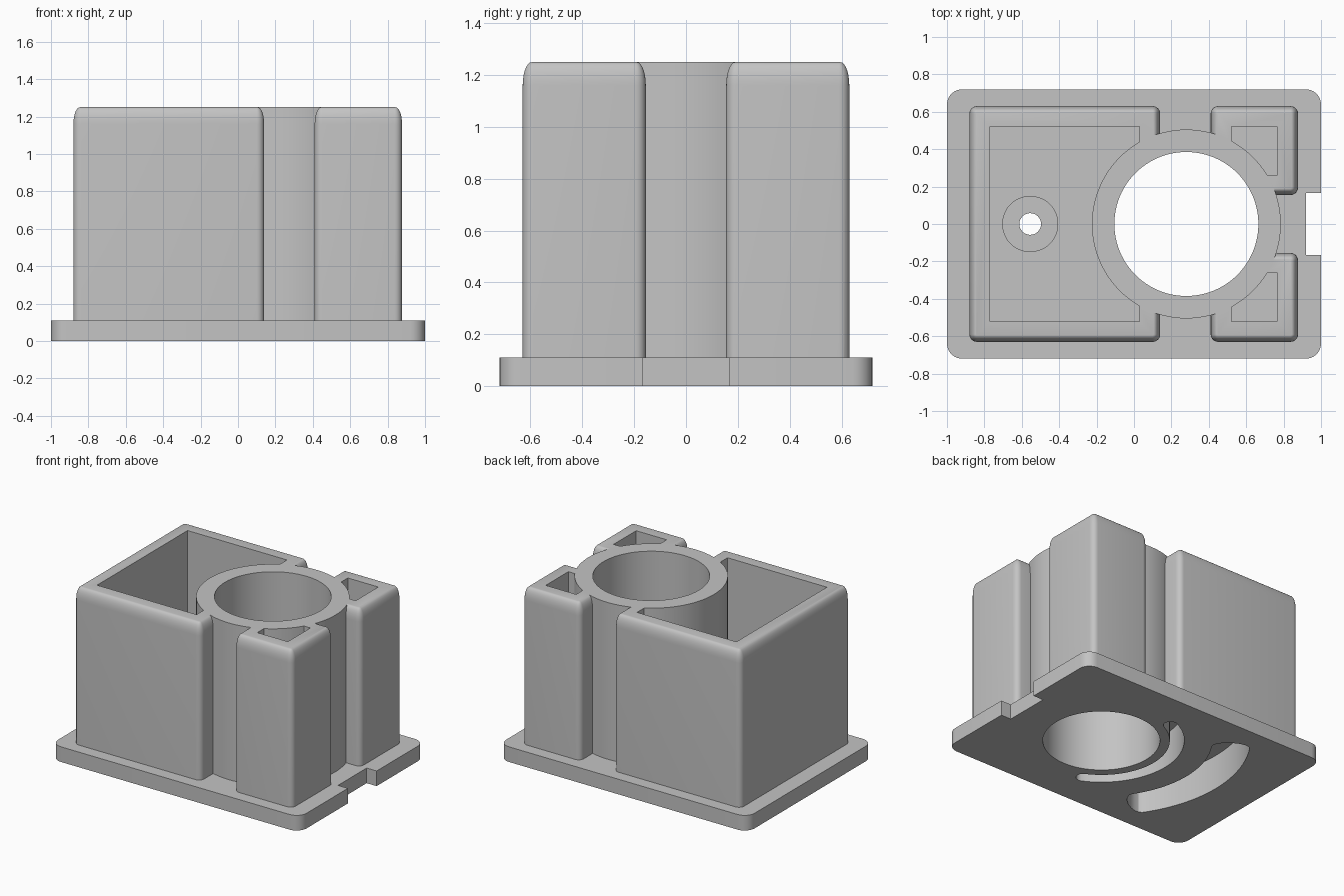
import bpy, bmesh, math
from math import cos, sin, pi, radians

if "Cube" in bpy.data.objects:
    bpy.data.objects.remove(bpy.data.objects["Cube"], do_unlink=True)

grey = bpy.data.materials.new("plain_grey")
grey.use_nodes = True
colour = (0.55, 0.55, 0.55, 1)
grey.diffuse_color = colour
grey.node_tree.nodes["Principled BSDF"].inputs["Base Color"].default_value = colour

TOP = 1.25
FLANGE = 0.11
FLOOR = 0.3          # pocket floor height
TUBE_X = 0.28
TUBE_R = 0.505


def loft(name, rings, heights):
    """Closed solid through equal-length outlines, one per height."""
    bm = bmesh.new()
    layers = [[bm.verts.new((x, y, z)) for x, y in ring]
              for ring, z in zip(rings, heights)]
    n = len(layers[0])
    for low, high in zip(layers, layers[1:]):
        for i in range(n):
            j = (i + 1) % n
            bm.faces.new((low[i], low[j], high[j], high[i]))
    bm.faces.new(layers[0][::-1])
    bm.faces.new(layers[-1])
    bmesh.ops.recalc_face_normals(bm, faces=bm.faces)
    mesh = bpy.data.meshes.new(name)
    bm.to_mesh(mesh)
    bm.free()
    mesh.materials.append(grey)
    obj = bpy.data.objects.new(name, mesh)
    bpy.context.collection.objects.link(obj)
    return obj


def prism(name, outline, z0, z1):
    return loft(name, [outline, outline], [z0, z1])


def arc(cx, cy, r, a0, a1, steps):
    return [(cx + r * cos(radians(a0 + (a1 - a0) * i / steps)),
             cy + r * sin(radians(a0 + (a1 - a0) * i / steps)))
            for i in range(steps + 1)]


def circle(cx, cy, r, steps=96):
    return arc(cx, cy, r, 0, 360, steps)[:-1]


def rounded_rect(x0, x1, y0, y1, r, steps=6):
    corners = [(x1 - r, y1 - r), (x0 + r, y1 - r), (x0 + r, y0 + r), (x1 - r, y0 + r)]
    pts = []
    for k, (cx, cy) in enumerate(corners):
        pts += arc(cx, cy, r, 90 * k, 90 * k + 90, steps)
    return pts


def block(name, x0, x1, y0, y1):
    """Upright block whose upper rim curves gently inward."""
    steps, inset, drop, r = 7, 0.035, 0.09, 0.04
    rings, heights = [rounded_rect(x0, x1, y0, y1, r)], [FLANGE / 2]
    for i in range(steps + 1):
        a = i / steps * pi / 2
        d = inset * (1 - cos(a))
        rings.append(rounded_rect(x0 + d, x1 - d, y0 + d, y1 - d, r - d))
        heights.append(TOP - drop + drop * sin(a))
    return loft(name, rings, heights)


def combine(base, tool, operation):
    mod = base.modifiers.new(operation, "BOOLEAN")
    mod.operation = operation
    mod.solver = "EXACT"
    mod.object = tool
    deps = bpy.context.evaluated_depsgraph_get()
    mesh = bpy.data.meshes.new_from_object(base.evaluated_get(deps))
    base.modifiers.clear()
    base.data = mesh
    bpy.data.objects.remove(tool, do_unlink=True)


def arc_slot(name, r0, r1, a0, a1):
    """Curved slot around the tube axis, with rounded ends."""
    rm, w = (r0 + r1) / 2, (r1 - r0) / 2
    cap = min(w, 0.06) / w
    pts = arc(TUBE_X, 0, r1, a0, a1, 40)
    for end, turn, outer in ((a1, 1, True), (a0, -1, False)):
        c = radians(end)
        for i in range(1, 8):
            t = pi * i / 8 if outer else pi - pi * i / 8
            rad, tan = rm + w * cos(t), turn * w * cap * sin(t)
            pts.append((TUBE_X + rad * cos(c) - tan * sin(c),
                        rad * sin(c) + tan * cos(c)))
        if outer:
            pts += arc(TUBE_X, 0, r0, a1, a0, 40)
    return prism(name, pts, -0.1, 0.25)


# Base flange, blocks and tube
body = prism("plug_body", rounded_rect(-1, 1, -0.72, 0.72, 0.08), 0, FLANGE)
combine(body, block("main_block", -0.88, 0.14, -0.63, 0.63), "UNION")
for y0, y1 in ((0.155, 0.63), (-0.63, -0.155)):
    combine(body, block("corner_block", 0.41, 0.877, y0, y1), "UNION")
combine(body, prism("tube", circle(TUBE_X, 0, TUBE_R), FLANGE / 2, TOP), "UNION")

# Through bore
combine(body, prism("bore", circle(TUBE_X, 0, 0.385), -0.1, TOP + 0.1), "DIFFERENCE")

# Large pocket hugging the tube
reach = math.degrees(math.acos((0.03 - TUBE_X) / TUBE_R))
outline = [(0.03, -0.52), (-0.77, -0.52), (-0.77, 0.52), (0.03, 0.52)]
outline += arc(TUBE_X, 0, TUBE_R, reach, 360 - reach, 48)
combine(body, prism("large_pocket", outline[::-1], FLOOR, TOP + 0.1), "DIFFERENCE")

# Small corner pockets, mirrored
a_low = math.degrees(math.asin(0.26 / TUBE_R))
a_high = math.degrees(math.acos((0.52 - TUBE_X) / TUBE_R))
outline = [(0.52, 0.52), (0.765, 0.52), (0.765, 0.26)]
outline += arc(TUBE_X, 0, TUBE_R, a_low, a_high, 12)
for side in (1, -1):
    pts = [(x, y * side) for x, y in outline]
    combine(body, prism("small_pocket", pts, FLOOR, TOP + 0.1), "DIFFERENCE")

# Edge notch and curved slots underneath
notch = [(0.92, -0.165), (1.1, -0.165), (1.1, 0.165), (0.92, 0.165)]
combine(body, prism("notch", notch, -0.1, 0.3), "DIFFERENCE")
combine(body, arc_slot("inner_slot", 0.45, 0.545, 116, 244), "DIFFERENCE")
combine(body, arc_slot("outer_slot", 0.73, 0.98, 146, 214), "DIFFERENCE")

# Screw boss with its hole
combine(body, prism("boss", circle(-0.555, 0, 0.15, 48), FLOOR - 0.02, 0.4), "UNION")
combine(body, prism("boss_hole", circle(-0.555, 0, 0.058, 32), -0.1, 0.6), "DIFFERENCE")

# Smooth curved walls, keep edges crisp
bpy.ops.object.select_all(action="DESELECT")
body.select_set(True)
bpy.context.view_layer.objects.active = body
bpy.ops.object.shade_smooth_by_angle(angle=radians(30))
